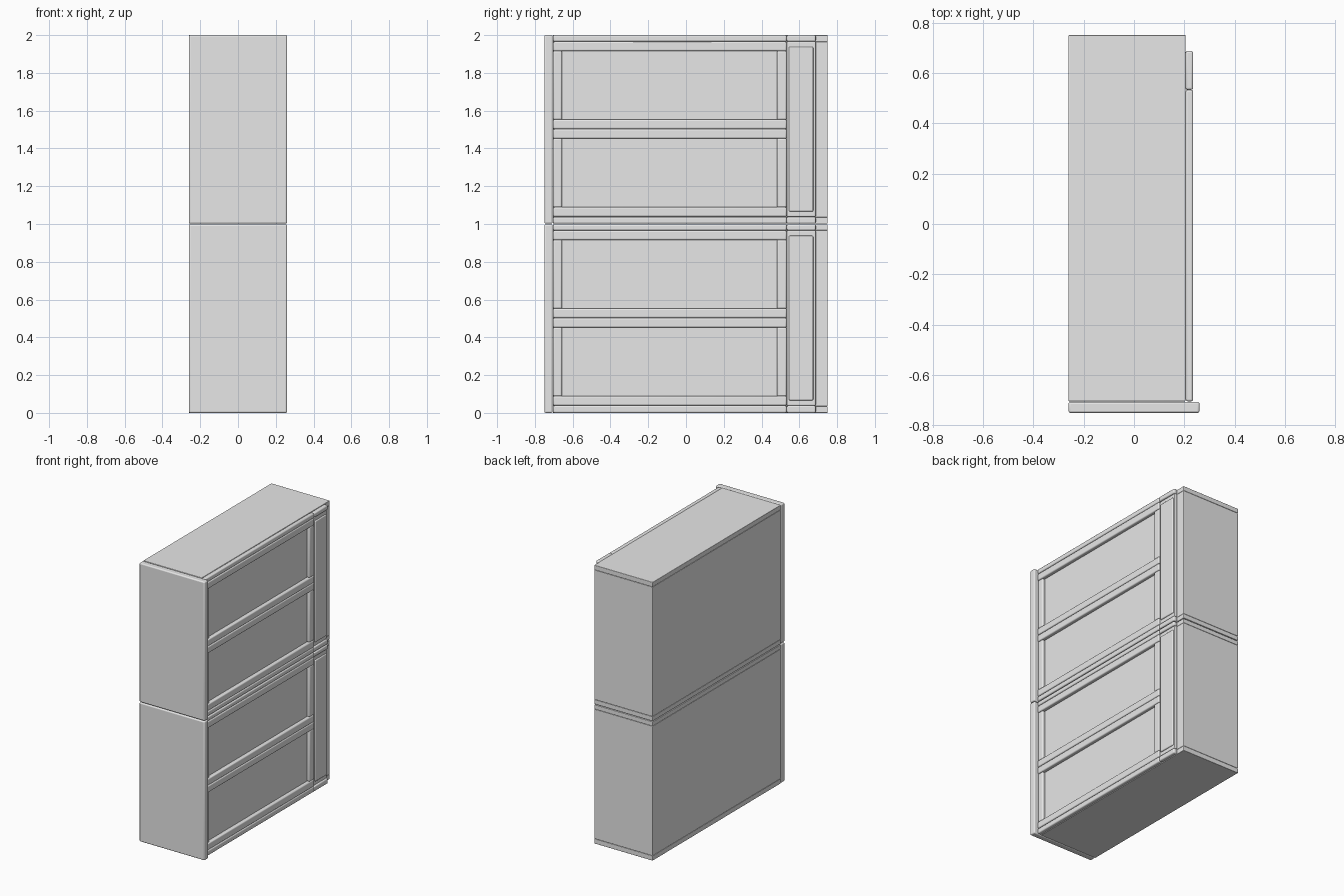
import bpy

if "Cube" in bpy.data.objects:
    bpy.data.objects.remove(bpy.data.objects["Cube"])

grey = bpy.data.materials.new("light_grey")
grey.diffuse_color = (0.8, 0.8, 0.8, 1)
grey.use_nodes = True
grey.node_tree.nodes["Principled BSDF"].inputs["Base Color"].default_value = grey.diffuse_color


def box(name, x, y, z, bevel=0.004):
    """Rounded box spanning the given (min, max) ranges."""
    spans = (x, y, z)
    bpy.ops.mesh.primitive_cube_add(size=1, location=[(a + b) / 2 for a, b in spans])
    ob = bpy.context.object
    ob.name = name
    ob.scale = [b - a for a, b in spans]
    bpy.ops.object.transform_apply(location=False, rotation=False, scale=True)
    ob.data.materials.append(grey)
    mod = ob.modifiers.new("rounded_edges", "BEVEL")
    mod.width = bevel
    mod.segments = 3
    bpy.ops.object.shade_smooth_by_angle()
    return ob


BACK, FACE, FRONT = -0.26, 0.205, 0.235   # cabinet depth and frame thickness
Y0, Y1 = -0.704, 0.75                     # cabinet width
POST0, POST1 = 0.533, 0.687               # narrow upright door

# Two identical units, stacked
for unit, z in (("lower", 0.0), ("upper", 1.0)):
    lo = z + (0.002 if z else 0)
    hi = z + (1.0 if z else 0.998)

    # Carcass: body between a base board and a top board
    box(f"{unit}_body", (BACK, FACE), (Y0, Y1), (z + 0.035, z + 0.966), 0.003)
    box(f"{unit}_base_board", (BACK, FACE), (Y0, Y1), (lo, z + 0.035), 0.003)
    box(f"{unit}_top_board", (BACK, FACE), (Y0, Y1), (z + 0.966, hi), 0.003)

    # End panel, deeper than the carcass
    box(f"{unit}_end_panel", (BACK, 0.26), (-0.75, -0.706), (lo, hi), 0.008)

    # Edge strips along base and top, split at the upright door
    for edge, a, b in (("base", lo, z + 0.038), ("top", z + 0.966, hi)):
        box(f"{unit}_{edge}_strip", (FACE, FRONT), (Y0, POST0), (a, b), 0.008)
        box(f"{unit}_{edge}_short_strip", (FACE, FRONT), (POST0, POST1), (a, b), 0.008)

    # Two framed fronts with recessed centres
    for tier, a, b in (("bottom", z + 0.039, z + 0.502), ("middle", z + 0.503, z + 0.965)):
        name = f"{unit}_{tier}"
        for part, c, d in (("low_rail", a, a + 0.05), ("high_rail", b - 0.05, b)):
            box(f"{name}_{part}", (FACE, FRONT), (Y0, POST0), (c, d), 0.008)
        for part, c, d in (("left_stile", Y0, Y0 + 0.048), ("right_stile", POST0 - 0.052, POST0)):
            box(f"{name}_{part}", (FACE, FRONT - 0.003), (c, d), (a + 0.049, b - 0.049), 0.008)
        box(f"{name}_centre", (FACE - 0.01, FACE + 0.004), (Y0 + 0.02, POST0 - 0.02),
            (a + 0.02, b - 0.02), 0.002)

    # Narrow upright door with a raised field
    box(f"{unit}_upright_door", (FACE, FRONT - 0.008), (POST0, POST1),
        (z + 0.038, z + 0.966), 0.006)
    box(f"{unit}_upright_field", (FACE, FRONT), (0.544, 0.674),
        (z + 0.066, z + 0.938), 0.007)
